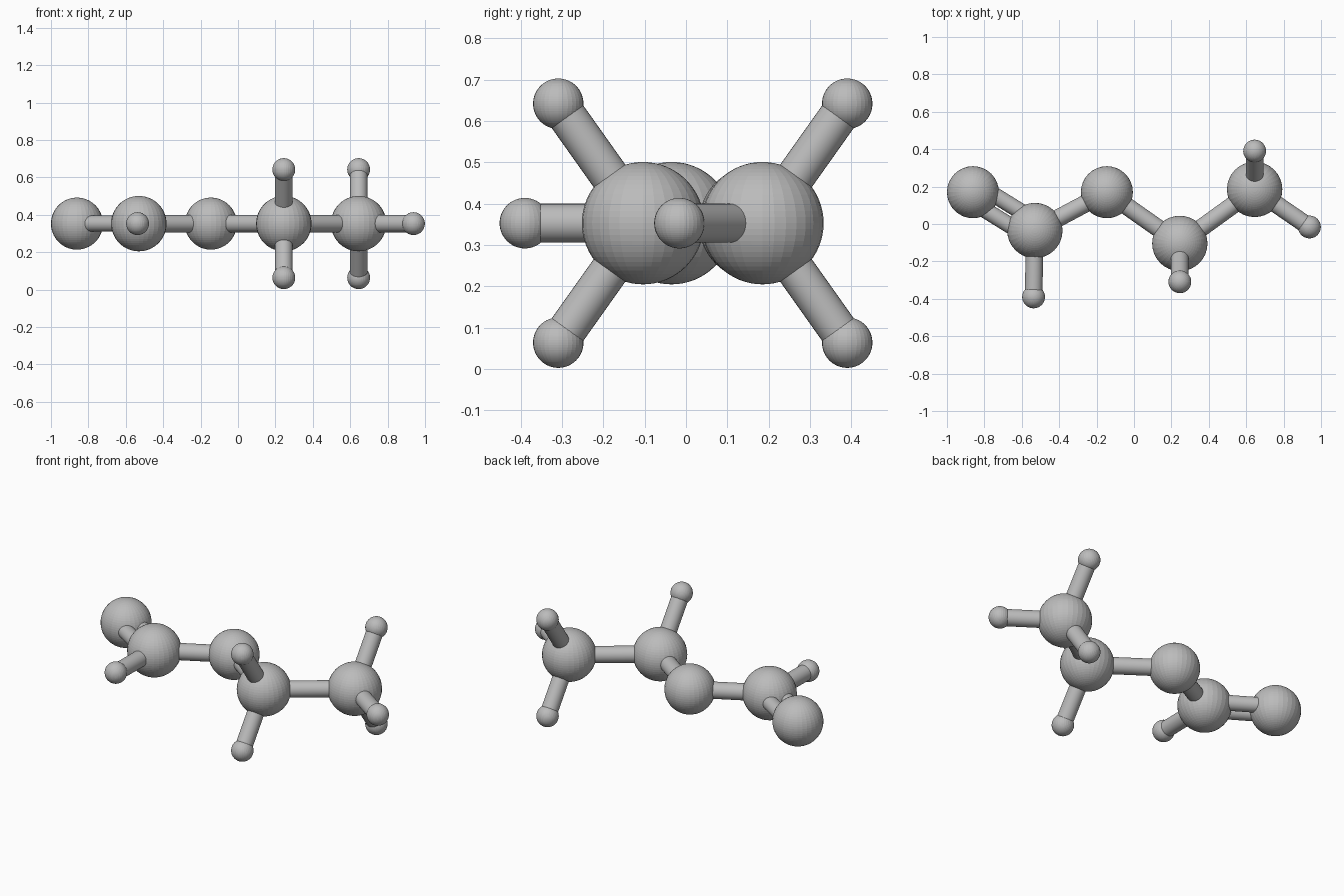
import bpy
from mathutils import Vector

cube = bpy.data.objects.get("Cube")
if cube:
    bpy.data.objects.remove(cube, do_unlink=True)

# One plain grey for everything
grey = bpy.data.materials.new("plain_grey")
grey.use_nodes = True
GREY = (0.5, 0.5, 0.5, 1)
grey.diffuse_color = GREY
grey.node_tree.nodes["Principled BSDF"].inputs["Base Color"].default_value = GREY

MID = 0.353          # height of the chain plane
BIG, OXY, SMALL, ROD = 0.148, 0.139, 0.061, 0.047


def ball(name, pos, radius):
    bpy.ops.mesh.primitive_uv_sphere_add(
        segments=32, ring_count=32, radius=radius, location=pos)
    obj = bpy.context.object
    obj.name = name
    obj.data.materials.append(grey)
    return Vector(pos)


def rod(name, a, b, radius=ROD, shift=Vector()):
    d = b - a
    bpy.ops.mesh.primitive_cylinder_add(
        vertices=32, radius=radius, depth=d.length, location=(a + b) / 2 + shift,
        rotation=d.to_track_quat("Z", "Y").to_euler())
    obj = bpy.context.object
    obj.name = name
    obj.data.materials.append(grey)
    bpy.ops.object.shade_smooth_by_angle()


# Zigzag chain of large balls
oxygen_end = ball("oxygen_end", (-0.861, 0.17, MID), OXY)
carbon_right = ball("carbon_right", (-0.53, -0.035, MID), BIG)
oxygen_middle = ball("oxygen_middle", (-0.145, 0.17, MID), OXY)
carbon_middle = ball("carbon_middle", (0.245, -0.104, MID), BIG)
carbon_left = ball("carbon_left", (0.645, 0.185, MID), BIG)

# Single bonds along the chain
rod("bond_right", carbon_right, oxygen_middle)
rod("bond_middle", oxygen_middle, carbon_middle)
rod("bond_left", carbon_middle, carbon_left)

# Double bond: two parallel rods side by side in the chain plane
side = (carbon_right - oxygen_end).cross(Vector((0, 0, 1))).normalized()
for label, s in (("front", -1), ("back", 1)):
    rod("double_bond_" + label, oxygen_end, carbon_right, 0.043, side * 0.047 * s)

# Small hydrogen balls, each on its own rod
hydrogens = [
    ("right_front", carbon_right, (-0.537, -0.39, MID)),
    ("left_end", carbon_left, (0.938, -0.016, MID)),
]
for label, s in (("upper", 1), ("lower", -1)):
    z = MID + 0.289 * s
    hydrogens.append(("middle_" + label, carbon_middle, (0.245, -0.309, z)))
    hydrogens.append(("left_" + label, carbon_left, (0.645, 0.39, z)))

for label, parent, pos in hydrogens:
    rod("hydrogen_bond_" + label, parent, ball("hydrogen_" + label, pos, SMALL))
